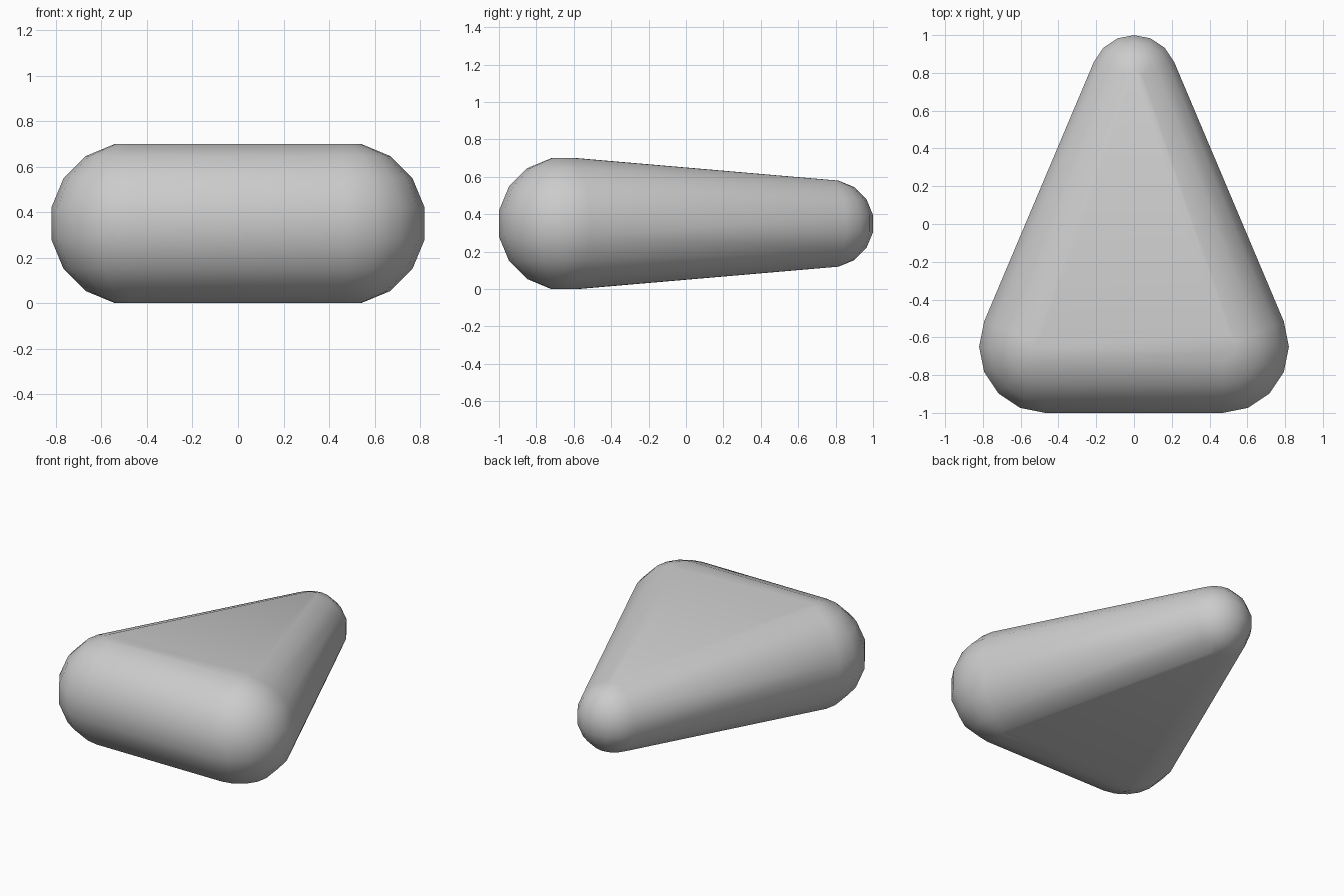
import bpy, bmesh, math

cube = bpy.data.objects.get("Cube")
if cube:
    bpy.data.objects.remove(cube, do_unlink=True)

SIDES = 16
STEP = 2 * math.pi / SIDES
MID_Z = 0.35

grey = bpy.data.materials.new("plain grey")
grey.use_nodes = True
colour = (0.6, 0.6, 0.6, 1)
grey.diffuse_color = colour
grey.node_tree.nodes["Principled BSDF"].inputs["Base Color"].default_value = colour


def add_ball(bm, x, y, radius):
    """Faceted ball points: stacked rings with a flat top, bottom and waist."""
    outer = radius / math.cos(STEP / 2)
    for ring in range(SIDES // 2):
        tilt = (ring + 0.5) * STEP - math.pi / 2
        for i in range(SIDES):
            a = i * STEP
            r = outer * math.cos(tilt)
            bm.verts.new((x + r * math.cos(a), y + r * math.sin(a),
                          MID_Z + outer * math.sin(tilt)))


# Rounded wedge: skin stretched over two large front balls and a small rear one
bm = bmesh.new()
for side in (-1, 1):
    add_ball(bm, side * 0.47, -0.65, 0.35)
add_ball(bm, 0, 0.77, 0.23)
hull = bmesh.ops.convex_hull(bm, input=bm.verts)
inside = {v for v in hull["geom_interior"] + hull["geom_unused"]
          if isinstance(v, bmesh.types.BMVert)}
bmesh.ops.delete(bm, geom=list(inside), context="VERTS")
bmesh.ops.dissolve_limit(bm, angle_limit=math.radians(0.5),
                         verts=bm.verts, edges=bm.edges)
bmesh.ops.recalc_face_normals(bm, faces=bm.faces)

mesh = bpy.data.meshes.new("rounded_wedge")
bm.to_mesh(mesh)
bm.free()
mesh.materials.append(grey)
wedge = bpy.data.objects.new("rounded_wedge", mesh)
bpy.context.collection.objects.link(wedge)

# Smooth shading across the gentle facets
bpy.ops.object.select_all(action="DESELECT")
wedge.select_set(True)
bpy.context.view_layer.objects.active = wedge
bpy.ops.object.shade_smooth_by_angle(angle=math.radians(30))
